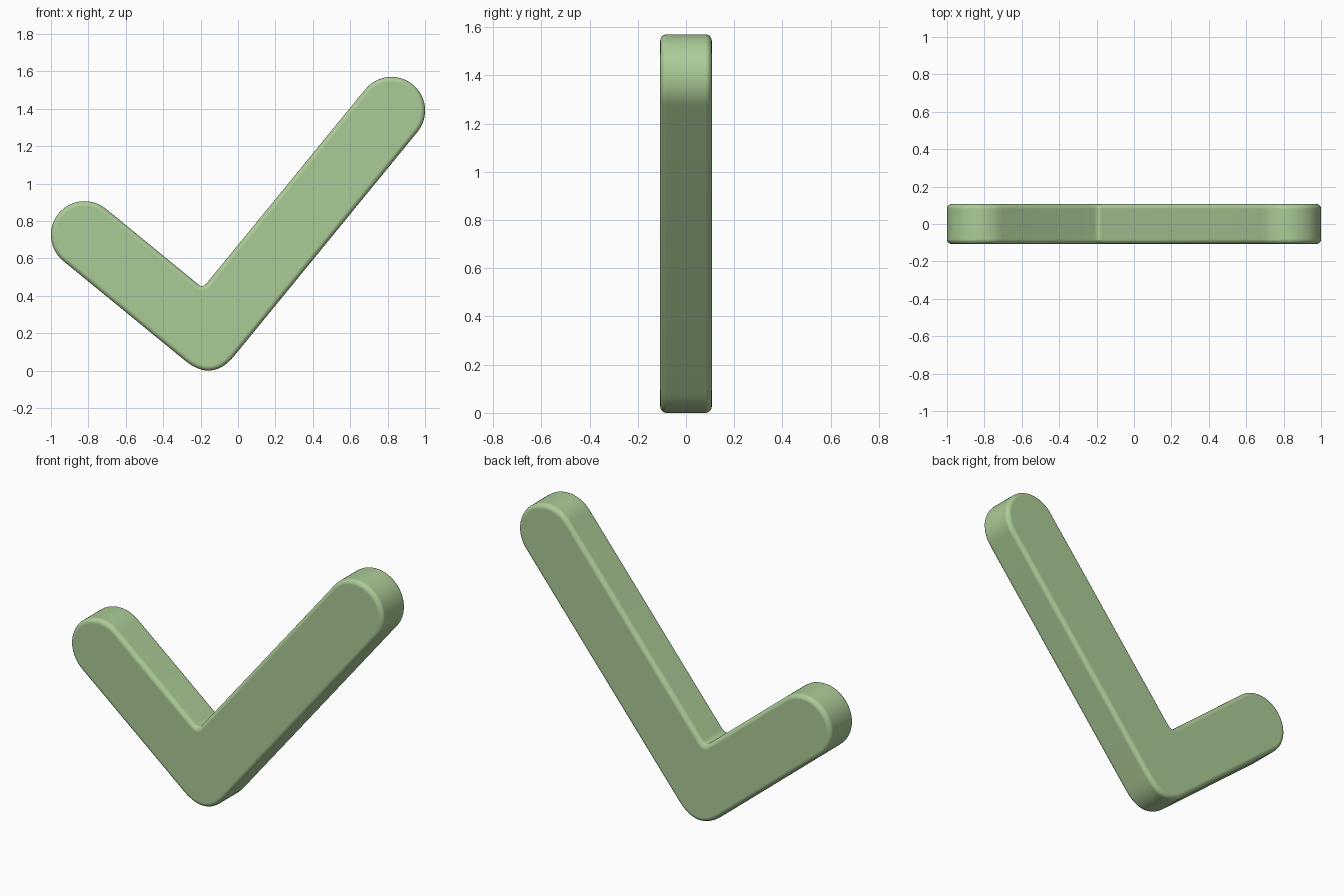
import bpy, bmesh, math
from mathutils import Vector

if "Cube" in bpy.data.objects:
    bpy.data.objects.remove(bpy.data.objects["Cube"])

R = 0.18            # half width of both arms
HALF_Y = 0.107      # half thickness
ANGLE = math.radians(50.72)
d = Vector((math.cos(ANGLE), math.sin(ANGLE)))      # long arm direction
e = Vector((-d.y, d.x))                             # short arm direction
elbow = Vector((-0.163, 0.187))
long_end = elbow + d * 1.553
short_end = elbow + e * 0.849


def cap(centre, start, n=28):
    """Half-round arm end."""
    return [centre + R * Vector((math.cos(start + math.pi * i / n),
                                 math.sin(start + math.pi * i / n)))
            for i in range(n + 1)]


def corner(p, a, b, size, n):
    """Soft corner at p, running from direction a to direction b."""
    return [p + a * size * (1 - t) ** 2 + b * size * t ** 2
            for t in (i / n for i in range(n + 1))]


# Outline: lower elbow, long arm end, inner elbow, short arm end
outline = (corner(elbow - R * (d + e), e, d, 0.188, 16)
           + cap(long_end, ANGLE - math.pi / 2)
           + corner(elbow + R * (d + e), d, e, 0.03, 4)
           + cap(short_end, ANGLE))
low = min(p.y for p in outline)

# Extrude the outline through the thickness
bm = bmesh.new()
face = bm.faces.new([bm.verts.new((p.x, -HALF_Y, p.y - low)) for p in outline])
ext = bmesh.ops.extrude_face_region(bm, geom=[face], use_keep_orig=True)
for v in ext["geom"]:
    if isinstance(v, bmesh.types.BMVert):
        v.co.y = HALF_Y
bmesh.ops.recalc_face_normals(bm, faces=bm.faces)
mesh = bpy.data.meshes.new("check_mark")
bm.to_mesh(mesh)
bm.free()

mark = bpy.data.objects.new("check_mark", mesh)
bpy.context.collection.objects.link(mark)
mesh.polygons.foreach_set("use_smooth", [True] * len(mesh.polygons))

# Rounded rims on front and back
bevel = mark.modifiers.new("rim", 'BEVEL')
bevel.width = 0.026
bevel.segments = 5
bevel.limit_method = 'ANGLE'
bevel.angle_limit = math.radians(60)
bevel.use_clamp_overlap = False
bevel.harden_normals = True

green = bpy.data.materials.new("soft_green")
green.diffuse_color = (0.41, 0.60, 0.31, 1)
green.use_nodes = True
green.node_tree.nodes["Principled BSDF"].inputs["Base Color"].default_value = green.diffuse_color
mesh.materials.append(green)
